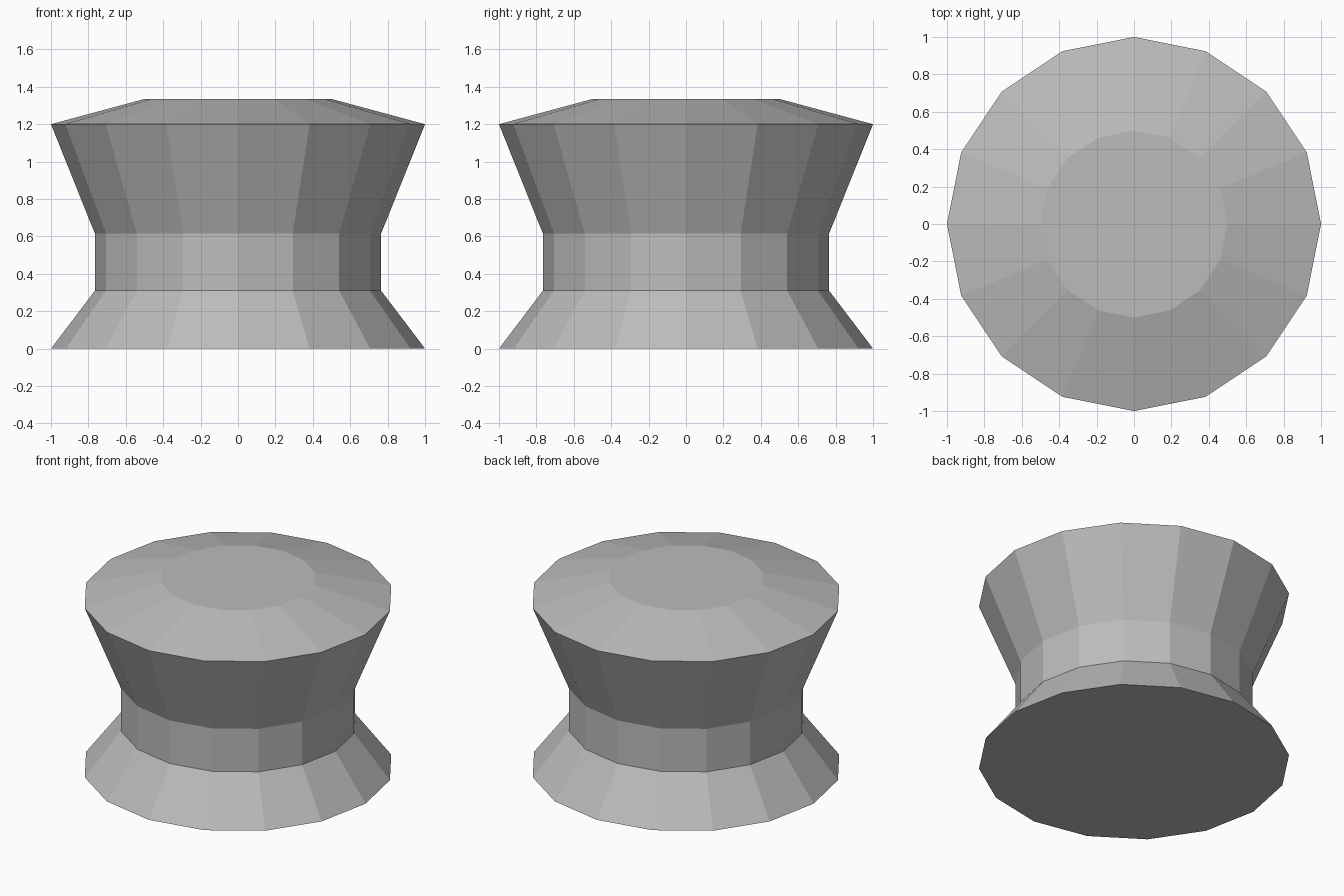
import bpy
import bmesh
from math import cos, sin, tau

cube = bpy.data.objects.get("Cube")
if cube:
    bpy.data.objects.remove(cube, do_unlink=True)

SIDES = 16
# (radius, height) from the base rim up to the flat top
PROFILE = [(1, 0), (0.765, 0.31), (0.765, 0.615), (1, 1.2), (0.5, 1.335)]


def make_material(name, color):
    mat = bpy.data.materials.new(name)
    mat.use_nodes = True
    mat.diffuse_color = color
    mat.node_tree.nodes["Principled BSDF"].inputs["Base Color"].default_value = color
    return mat


def turned_solid(name, profile, mat):
    """Closed, flat-shaded solid from stacked rings."""
    bm = bmesh.new()
    rings = [[bm.verts.new((r * cos(tau * i / SIDES), r * sin(tau * i / SIDES), z))
              for i in range(SIDES)] for r, z in profile]
    for low, high in zip(rings, rings[1:]):
        for i in range(SIDES):
            j = (i + 1) % SIDES
            bm.faces.new((low[i], low[j], high[j], high[i]))
    # Bottom and top caps
    bm.faces.new(rings[0][::-1])
    bm.faces.new(rings[-1])
    mesh = bpy.data.meshes.new(name)
    bm.to_mesh(mesh)
    bm.free()
    mesh.materials.append(mat)
    obj = bpy.data.objects.new(name, mesh)
    bpy.context.collection.objects.link(obj)
    return obj


# Flared pedestal with narrow waist and shallow bevelled cap
grey = make_material("plain grey", (0.5, 0.5, 0.5, 1))
turned_solid("flared_pedestal", PROFILE, grey)
